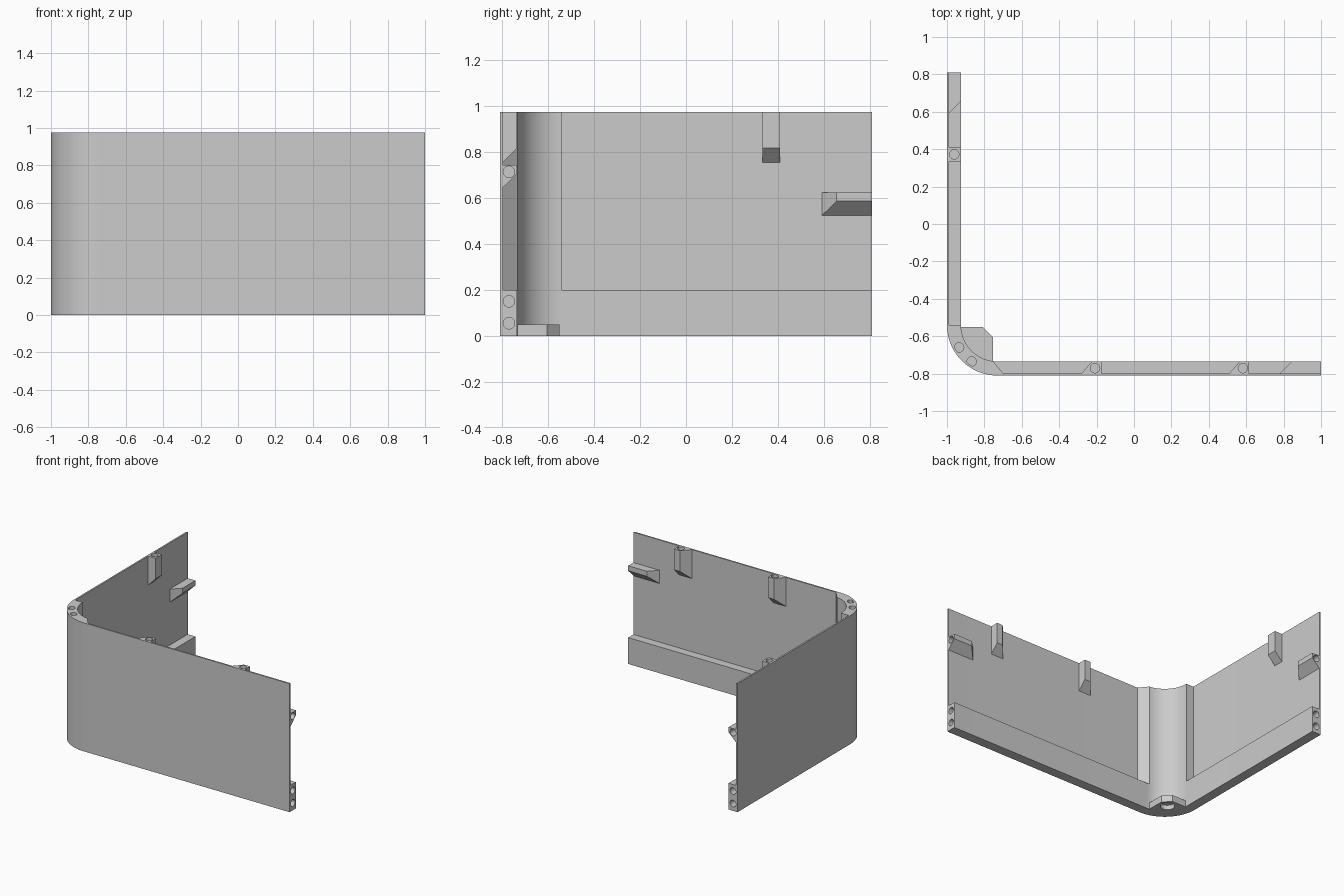
import bpy, bmesh
from math import radians, cos, sin, pi
from mathutils import Matrix, Vector

if "Cube" in bpy.data.objects:
    bpy.data.objects.remove(bpy.data.objects["Cube"])

# Overall dimensions
HX, HY, HEIGHT = 1.0, 0.81, 0.975
RADIUS = 0.27                 # outer corner radius
SKIN, DEEP = 0.012, 0.075     # panel thickness, rail and clip depth
RAIL_TOP = 0.2
CORNER = Vector((-HX + RADIUS, -HY + RADIUS))
HOLE = 0.025
MID = 0.039                   # screw hole distance from the outer face

grey = bpy.data.materials.new("plain_grey")
grey.use_nodes = True
colour = (0.6, 0.6, 0.6, 1)
grey.diffuse_color = colour
grey.node_tree.nodes["Principled BSDF"].inputs["Base Color"].default_value = colour


def make_object(name, bm):
    bmesh.ops.recalc_face_normals(bm, faces=bm.faces)
    mesh = bpy.data.meshes.new(name)
    bm.to_mesh(mesh)
    bm.free()
    mesh.materials.append(grey)
    obj = bpy.data.objects.new(name, mesh)
    bpy.context.collection.objects.link(obj)
    return obj


def activate(obj):
    bpy.ops.object.select_all(action='DESELECT')
    obj.select_set(True)
    bpy.context.view_layer.objects.active = obj


def finish(obj):
    activate(obj)
    bpy.ops.object.shade_smooth_by_angle(angle=radians(25))


def prism(name, outline, z0, z1):
    bm = bmesh.new()
    base = bm.faces.new([bm.verts.new((x, y, z0)) for x, y in outline])
    top = bmesh.ops.extrude_face_region(bm, geom=[base])["geom"]
    verts = [v for v in top if isinstance(v, bmesh.types.BMVert)]
    bmesh.ops.translate(bm, verts=verts, vec=(0, 0, z1 - z0))
    return make_object(name, bm)


def arc(inset, start=180, end=270, steps=24):
    r = RADIUS - inset
    angles = [radians(start + (end - start) * i / steps) for i in range(steps + 1)]
    return [(CORNER.x + r * cos(a), CORNER.y + r * sin(a)) for a in angles]


def wall_line(inset):
    return [(-HX + inset, HY)] + arc(inset) + [(HX, -HY + inset)]


def drill(obj, centre, axis, depth=0.1, radius=HOLE):
    """Cut a blind round hole, open at centre, running along axis."""
    axis = Vector(axis)
    bm = bmesh.new()
    turn = Vector((0, 0, 1)).rotation_difference(axis).to_matrix().to_4x4()
    place = Matrix.Translation(Vector(centre)) @ turn
    bmesh.ops.create_cone(bm, cap_ends=True, segments=24, radius1=radius,
                          radius2=radius, depth=2 * depth, matrix=place)
    cutter = make_object("hole_cutter", bm)
    cutter.hide_render = True
    mod = obj.modifiers.new("hole", 'BOOLEAN')
    mod.operation = 'DIFFERENCE'
    mod.solver = 'EXACT'
    mod.object = cutter
    activate(obj)
    bpy.ops.object.modifier_apply(modifier=mod.name)
    bpy.data.objects.remove(cutter)


def on_front(along, depth, z):
    return (along, -HY + depth, z)


def on_side(along, depth, z):
    return (-HX + depth, along, z)


def clip(name, place, a0, a1, z0, z1, taper, slope):
    """Boss on a wall: its near end and its underside slope inwards."""
    bm = bmesh.new()
    rings = []
    for depth, a, z in ((SKIN, a0, z0), (DEEP, a0 + taper, z0 + slope)):
        rings.append([bm.verts.new(place(*p)) for p in
                      ((a, depth, z), (a1, depth, z), (a1, depth, z1), (a, depth, z1))])
    back, front = rings
    bm.faces.new(back)
    bm.faces.new(front)
    for i in range(4):
        j = (i + 1) % 4
        bm.faces.new((back[i], back[j], front[j], front[i]))
    return make_object(name, bm)


# Thin outer panel with rounded corner
finish(prism("outer_panel", wall_line(0) + wall_line(SKIN)[::-1], 0, HEIGHT))

# Thick rail along the bottom, with screw holes at both ends
rail = prism("bottom_rail", wall_line(SKIN) + wall_line(DEEP)[::-1], 0, RAIL_TOP)
for z in (0.055, 0.15):
    drill(rail, on_front(HX, MID, z), (-1, 0, 0))
    drill(rail, on_side(HY, MID, z), (0, -1, 0))
finish(rail)

# Thick corner column, bevelled where it meets the front panel
column = prism("corner_column",
               arc(SKIN) + [(-0.70, -HY + SKIN)] + arc(DEEP, 180, 263)[::-1],
               RAIL_TOP, HEIGHT)
for x, y in ((-0.935, -0.66), (-0.868, -0.735)):
    drill(column, (x, y, HEIGHT), (0, 0, -1))
finish(column)

# Foot tab inside the corner, with a blind hole underneath
tab = prism("foot_tab",
            arc(DEEP, 183, 263) + [(-0.755, -0.605), (-0.81, -0.55)], 0, 0.05)
drill(tab, (-0.823, -0.622, 0), (0, 0, 1), depth=0.035, radius=0.05)
finish(tab)

# Upright clips hanging from the top edge
uprights = (("front_clip_inner", on_front, -0.28, -0.175, 0.055, -0.208),
            ("front_clip_outer", on_front, 0.51, 0.615, 0.055, 0.582),
            ("side_clip", on_side, 0.333, 0.41, 0, 0.372))
for name, place, a0, a1, taper, hole in uprights:
    obj = clip(name, place, a0, a1, 0.755, HEIGHT, taper, 0.063)
    drill(obj, place(hole, MID, HEIGHT), (0, 0, -1))
    finish(obj)

# Level clips at the free ends of both walls
ends = (("front_end_clip", on_front, 0.78, HX, 0.645, (-1, 0, 0)),
        ("side_end_clip", on_side, 0.593, HY, 0.525, (0, -1, 0)))
for name, place, a0, a1, z0, axis in ends:
    obj = clip(name, place, a0, a1, z0, z0 + 0.1, 0.063, 0.062)
    drill(obj, place(a1, MID, z0 + 0.069), axis)
    finish(obj)
